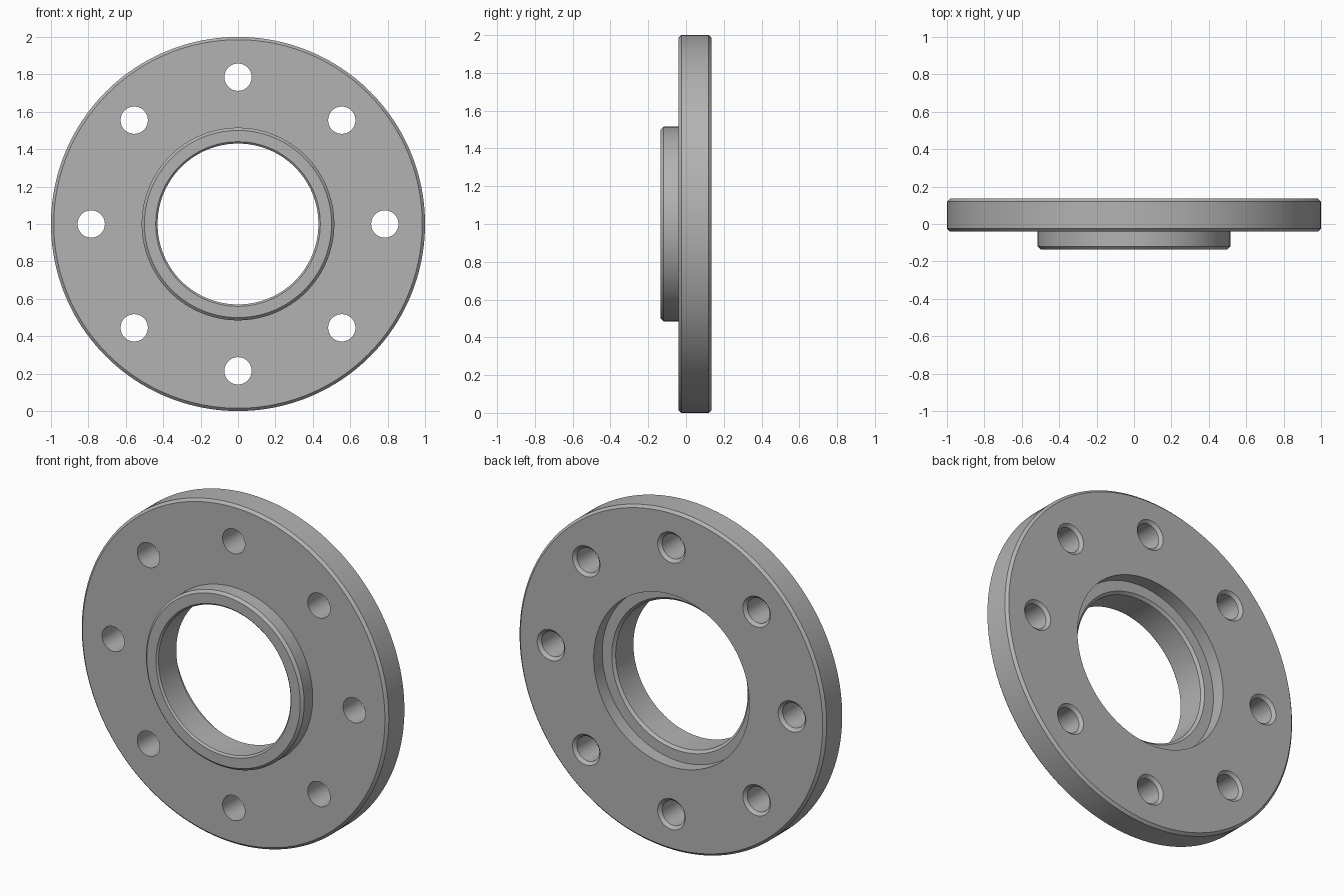
import bpy
import bmesh
import math
from mathutils import Matrix, Vector

cube = bpy.data.objects.get("Cube")
if cube:
    bpy.data.objects.remove(cube, do_unlink=True)

# Single steel grey
steel = bpy.data.materials.new("steel_grey")
steel.use_nodes = True
GREY = (0.45, 0.45, 0.45, 1)
steel.diffuse_color = GREY
steel.node_tree.nodes["Principled BSDF"].inputs["Base Color"].default_value = GREY

CENTRE_Z = 1.0
C = 0.015            # chamfer size
FRONT, STEP, BACK = -0.135, -0.04, 0.135


def lathe(bm, profile, segments, offset=Vector(), closed=True):
    """Revolve (radius, y) points about the y axis; open profiles get end caps."""
    rings = []
    for r, y in profile:
        rings.append([bm.verts.new(offset + Vector((
            r * math.cos(math.tau * i / segments), y,
            r * math.sin(math.tau * i / segments)))) for i in range(segments)])
    pairs = list(zip(rings, rings[1:]))
    if closed:
        pairs.append((rings[-1], rings[0]))
    else:
        bm.faces.new(rings[0])
        bm.faces.new(rings[-1])
    for a, b in pairs:
        for i in range(segments):
            j = (i + 1) % segments
            bm.faces.new((a[i], a[j], b[j], b[i]))


def make_object(name, bm):
    bmesh.ops.recalc_face_normals(bm, faces=bm.faces)
    mesh = bpy.data.meshes.new(name)
    bm.to_mesh(mesh)
    bm.free()
    mesh.materials.append(steel)
    obj = bpy.data.objects.new(name, mesh)
    obj.location.z = CENTRE_Z
    bpy.context.collection.objects.link(obj)
    return obj


# Flange plate with raised front hub, bore and stepped recess in the back
BORE, HUB, RIM, RECESS = 0.43, 0.515, 1.0, 0.507
LEDGE = BACK - 0.08
bm = bmesh.new()
lathe(bm, [
    (BORE, FRONT + 0.01), (BORE + 0.01, FRONT),
    (HUB - C, FRONT), (HUB, FRONT + C), (HUB, STEP),
    (RIM - C, STEP), (RIM, STEP + C),
    (RIM, BACK - C), (RIM - C, BACK),
    (RECESS, BACK), (RECESS, LEDGE),
    (BORE + C, LEDGE), (BORE, LEDGE - C),
], 160)
flange = make_object("flange", bm)

# Ring of eight bolt holes, chamfered at the back
HOLE, CIRCLE, COUNT = 0.073, 0.785, 8
bm = bmesh.new()
for k in range(COUNT):
    turn = Matrix.Rotation(math.tau * k / COUNT, 3, 'Y')
    lathe(bm, [
        (HOLE, STEP - 0.05), (HOLE, BACK - C - 0.002),
        (HOLE + C + 0.002, BACK), (HOLE + C + 0.002, BACK + 0.05),
    ], 48, turn @ Vector((CIRCLE, 0, 0)), closed=False)
cutter = make_object("bolt_hole_cutter", bm)
cutter.hide_render = True

cut = flange.modifiers.new("bolt_holes", 'BOOLEAN')
cut.operation = 'DIFFERENCE'
cut.solver = 'EXACT'
cut.object = cutter

# Bake the holes, then drop the cutter
bpy.ops.object.select_all(action='DESELECT')
bpy.context.view_layer.objects.active = flange
flange.select_set(True)
bpy.ops.object.modifier_apply(modifier=cut.name)
bpy.data.objects.remove(cutter, do_unlink=True)
bpy.ops.object.shade_smooth_by_angle(angle=math.radians(30))
